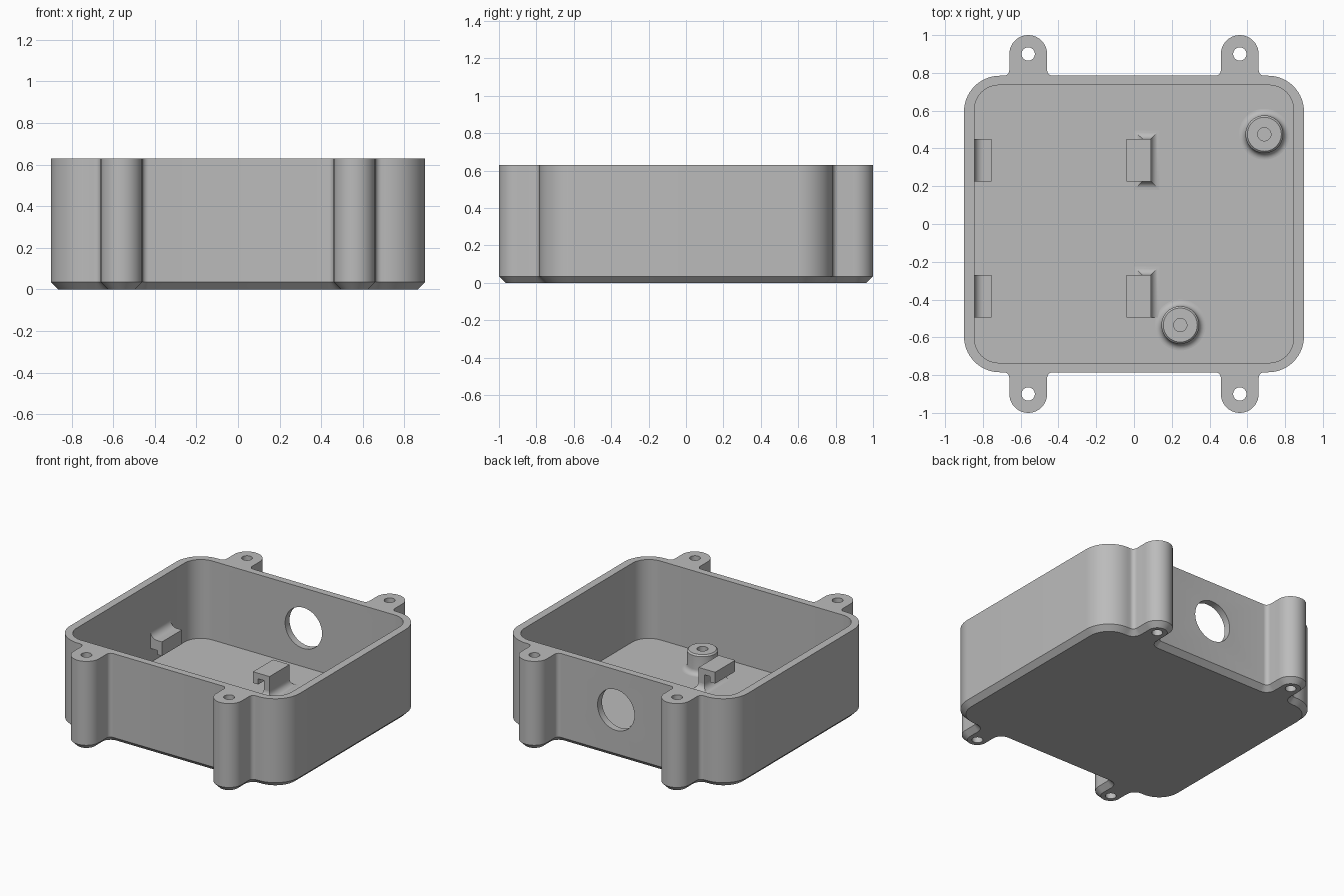
import bpy, bmesh
from math import sin, cos, pi, radians
from mathutils import Matrix

cube = bpy.data.objects.get("Cube")
if cube:
    bpy.data.objects.remove(cube, do_unlink=True)

GREY = (0.5, 0.5, 0.5, 1)
mat = bpy.data.materials.new("plain grey")
mat.use_nodes = True
mat.diffuse_color = GREY
mat.node_tree.nodes["Principled BSDF"].inputs["Base Color"].default_value = GREY

HEIGHT, FLOOR, CHAMFER = 0.63, 0.07, 0.035
EAR_X, EAR_Y = 0.56, 0.9


def arc(cx, cy, r, a0, a1, n=10):
    angles = [radians(a0 + (a1 - a0) * i / n) for i in range(n + 1)]
    return [(cx + r * cos(a), cy + r * sin(a)) for a in angles]


def four_way(q):
    """Mirror one quadrant of an outline into a closed loop."""
    return (q + [(-x, y) for x, y in reversed(q)] + [(-x, -y) for x, y in q]
            + [(x, -y) for x, y in reversed(q)])


def shell_outline(d):
    """Rounded box with four screw ears, inset by d."""
    return four_way(arc(0.71, 0.595, 0.19 - d, 0, 90, 14)
                    + arc(0.69, 0.815, 0.03 + d, 270, 180, 6)
                    + arc(EAR_X, EAR_Y, 0.1 - d, 0, 180, 20)
                    + arc(0.43, 0.815, 0.03 + d, 0, -90, 6))


def finish(name, bm):
    bmesh.ops.recalc_face_normals(bm, faces=bm.faces)
    me = bpy.data.meshes.new(name)
    bm.to_mesh(me)
    bm.free()
    me.materials.append(mat)
    ob = bpy.data.objects.new(name, me)
    bpy.context.collection.objects.link(ob)
    smooth(ob)
    return ob


def smooth(ob):
    for p in ob.data.polygons:
        p.use_smooth = True
    ob.data.set_sharp_from_angle(angle=radians(30))


def loft(name, rings):
    """Skin a stack of equal-length 3D rings and cap both ends."""
    bm = bmesh.new()
    loops = [[bm.verts.new(p) for p in ring] for ring in rings]
    n = len(loops[0])
    for a, b in zip(loops, loops[1:]):
        for i in range(n):
            j = (i + 1) % n
            bm.faces.new((a[i], a[j], b[j], b[i]))
    bm.faces.new(loops[0][::-1])
    bm.faces.new(loops[-1])
    return finish(name, bm)


def at_z(pts, z):
    return [(x, y, z) for x, y in pts]


def cylinder(name, r, depth, matrix):
    bm = bmesh.new()
    bmesh.ops.create_cone(bm, cap_ends=True, segments=40, radius1=r, radius2=r,
                          depth=depth, matrix=matrix)
    return finish(name, bm)


def cut(ob, cutter):
    cutter.hide_render = True
    mod = ob.modifiers.new("cut", 'BOOLEAN')
    mod.operation, mod.solver, mod.object = 'DIFFERENCE', 'EXACT', cutter
    bpy.context.view_layer.objects.active = ob
    bpy.ops.object.modifier_apply(modifier=mod.name)
    bpy.data.objects.remove(cutter, do_unlink=True)


# Outer shell with chamfered base
shell = loft("enclosure_shell", [at_z(shell_outline(CHAMFER), 0),
                                 at_z(shell_outline(0), CHAMFER),
                                 at_z(shell_outline(0), HEIGHT)])

# Cavity, cable hole in the back wall, and ear screw holes
inner = four_way(arc(0.715, 0.605, 0.13, 0, 90, 14))
cut(shell, loft("cavity_cutter", [at_z(inner, FLOOR), at_z(inner, HEIGHT + 0.1)]))
cut(shell, cylinder("cable_hole_cutter", 0.145, 0.3,
                    Matrix.Translation((0, 0.76, 0.345)) @ Matrix.Rotation(pi / 2, 4, 'X')))
for sx in (-1, 1):
    for sy in (-1, 1):
        cut(shell, cylinder("screw_hole_cutter", 0.035, 2,
                            Matrix.Translation((sx * EAR_X, sy * EAR_Y, 0))))
smooth(shell)


# Screw posts: lathe with flared foot and blind hole
def screw_post(name, x, y):
    foot = arc(0.135, FLOOR + 0.035, 0.035, 270, 180, 8)
    profile = foot + [(0.1, 0.2), (0.09, 0.21), (0.035, 0.21), (0.035, 0.09)]
    steps = 40
    loft(name, [[(x + r * cos(2 * pi * i / steps), y + r * sin(2 * pi * i / steps), z)
                 for i in range(steps)] for r, z in profile])


screw_post("back_screw_post", 0.69, 0.475)
screw_post("front_screw_post", 0.245, -0.535)


def extrude_y(name, profile, y0, y1):
    loft(name, [[(x, y, z) for x, z in profile] for y in (y0, y1)])


# Hooked clips: one pair on the floor, one pair on the right wall
floor_hook = [(0.045, FLOOR - 0.01), (0.09, FLOOR - 0.01), (0.09, 0.22), (-0.04, 0.22),
              (-0.04, 0.14), (0.0, 0.14), (0.0, 0.18), (0.045, 0.18)]
wall_hook = arc(-0.795, 0.29, 0.05, 180, 270, 8) + [
    (-0.755, 0.24), (-0.755, 0.14), (-0.79, 0.14), (-0.79, 0.17), (-0.85, 0.17), (-0.85, 0.29)]

for side, y0, y1, front_flare in (("back", 0.225, 0.45, 1), ("front", -0.495, -0.27, 0)):
    extrude_y(side + "_floor_clip", floor_hook, y0, y1)
    extrude_y(side + "_wall_clip", wall_hook, y0, y1)
    # Curved fillet around the clip foot
    rings = []
    for d, z in arc(0.045, FLOOR + 0.045, 0.045, 270, 180, 6):
        a, b = 0.045 - d, 0.09 + d
        c, e = y0 - d * front_flare, y1 + d
        rings.append([(a, c, z), (b, c, z), (b, e, z), (a, e, z)])
    loft(side + "_clip_foot", rings)
